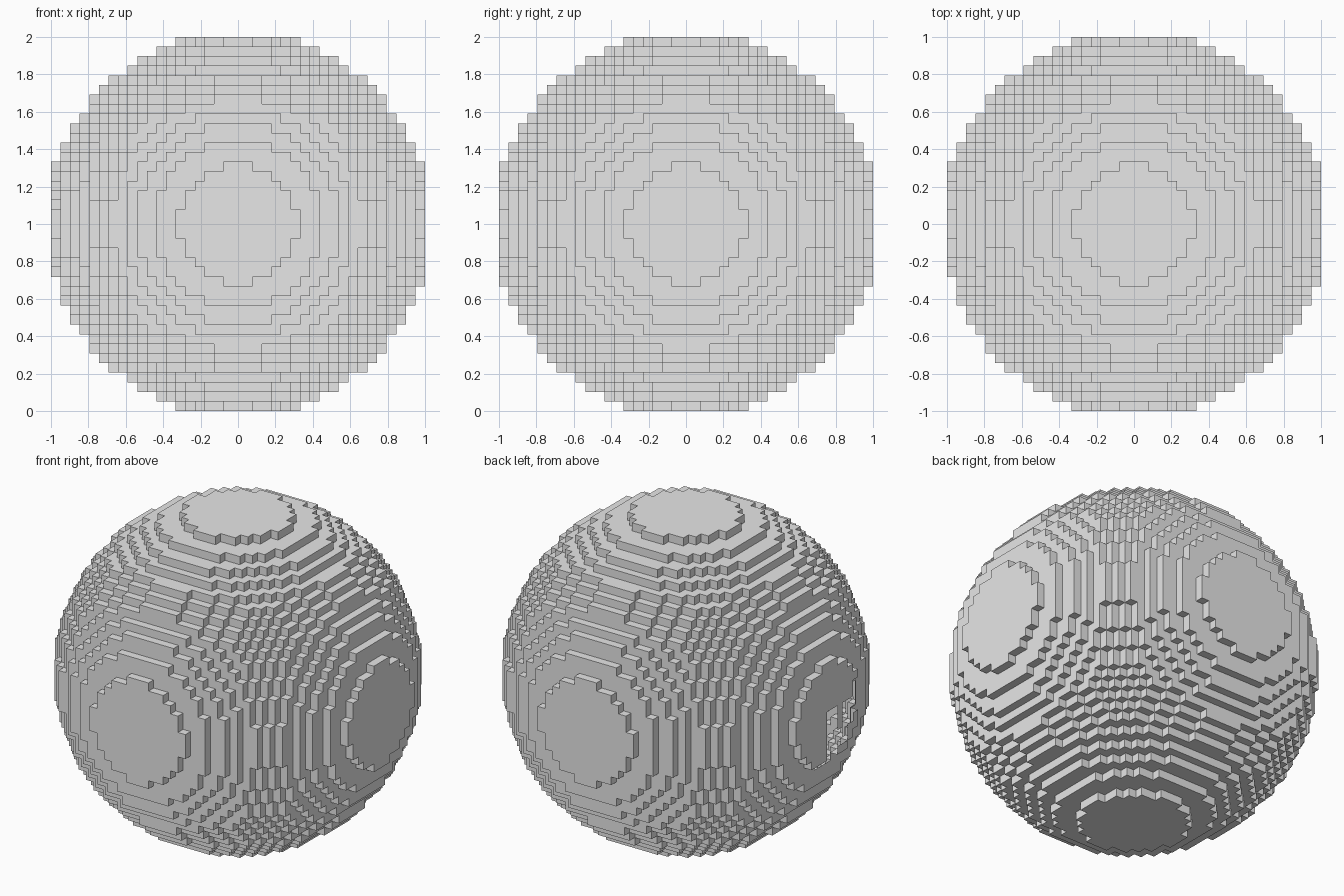
import bpy
import bmesh
from itertools import product
from mathutils import Vector

# remove the default cube
cube = bpy.data.objects.get("Cube")
if cube:
    bpy.data.objects.remove(cube, do_unlink=True)

HALF = 19                      # blocks on each side of the centre block
SIZE = 2 / (2 * HALF + 1)      # edge length of one block
LIMIT = (HALF + 1) ** 2

# open gap in the -x cap: column (towards -y) -> lowest and highest block
GAP = {-1: (-6, -6), 0: (-6, 0), 1: (-6, 0), 2: (-4, -3),
       3: (-4, 0), 4: (-2, 0), 5: (-1, 2), 6: (-1, 1)}


def in_ball(p):
    return sum(c * c for c in p) < LIMIT


def in_gap(p):
    if p[0] != -HALF or -p[1] not in GAP:
        return False
    low, high = GAP[-p[1]]
    return low <= p[2] <= high


# plain grey material
grey = bpy.data.materials.new("plain_grey")
grey.use_nodes = True
colour = (0.8, 0.8, 0.8, 1)
grey.diffuse_color = colour
grey.node_tree.nodes["Principled BSDF"].inputs["Base Color"].default_value = colour

# hollow shell: only the outward sides of the blocks
bm = bmesh.new()
corners = {}


def corner(key):
    """Shared vertex at a block corner, keyed in half blocks."""
    if key not in corners:
        corners[key] = bm.verts.new(Vector(key) * SIZE / 2 + Vector((0, 0, 1)))
    return corners[key]


def add_side(p, axis, sign):
    b, c = (axis + 1) % 3, (axis + 2) % 3
    ring = []
    for db, dc in ((-1, -1), (1, -1), (1, 1), (-1, 1)):
        key = [2 * v for v in p]
        key[axis] += sign
        key[b] += db
        key[c] += dc
        ring.append(corner(tuple(key)))
    bm.faces.new(ring if sign > 0 else ring[::-1])


span = range(-HALF, HALF + 1)
for p in product(span, repeat=3):
    if not in_ball(p) or in_gap(p):
        continue
    for axis, sign in product(range(3), (-1, 1)):
        neighbour = list(p)
        neighbour[axis] += sign
        if not in_ball(neighbour):
            add_side(p, axis, sign)

mesh = bpy.data.meshes.new("block_sphere")
bm.to_mesh(mesh)
bm.free()
mesh.materials.append(grey)
sphere = bpy.data.objects.new("block_sphere", mesh)
bpy.context.collection.objects.link(sphere)
